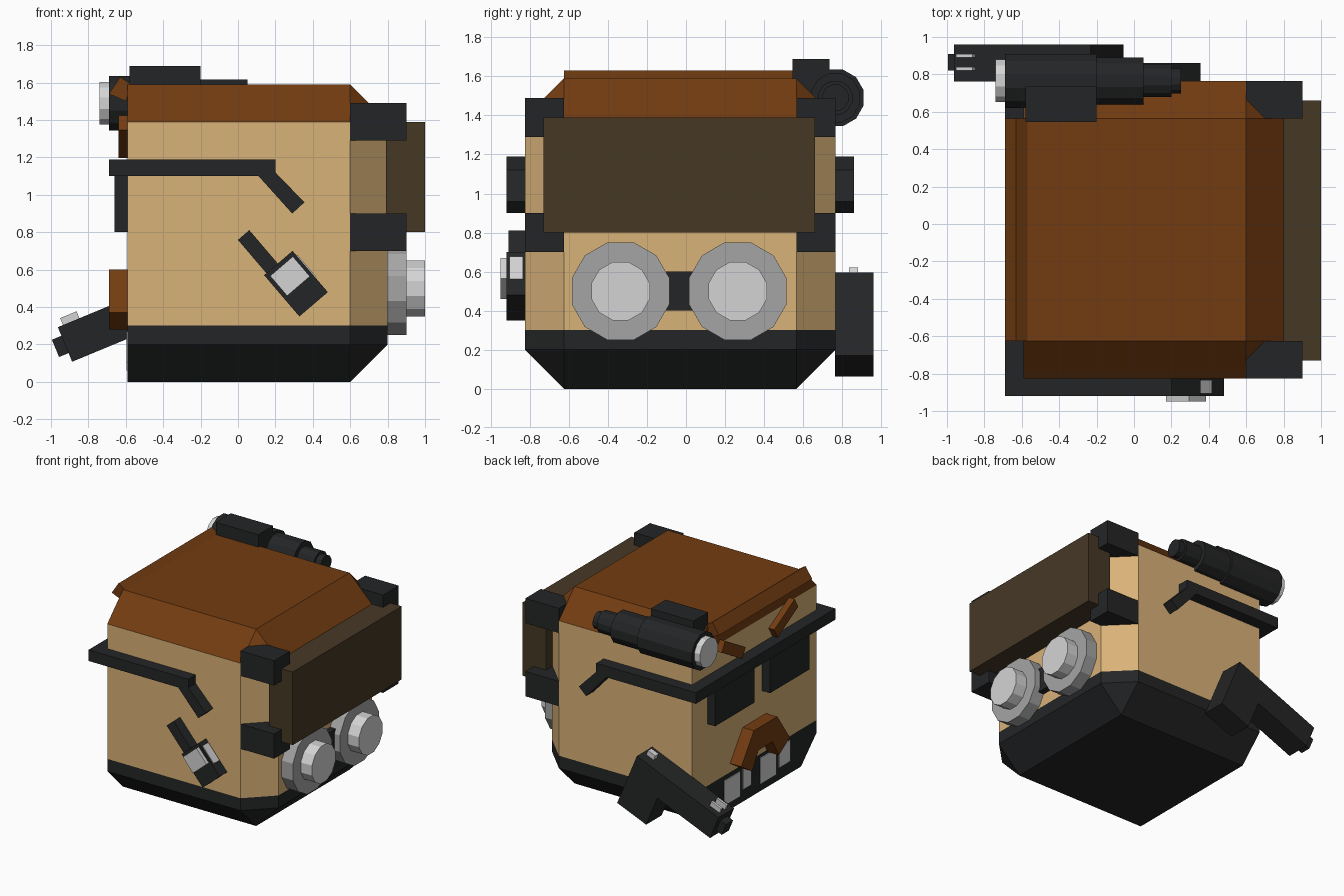
import bpy, bmesh, math
from mathutils import Vector

if "Cube" in bpy.data.objects:
    bpy.data.objects.remove(bpy.data.objects["Cube"])


def mat(name, r, g, b):
    m = bpy.data.materials.new(name)
    lin = [((c / 255 + 0.055) / 1.055) ** 2.4 for c in (r, g, b)]
    m.diffuse_color = (*lin, 1)
    m.use_nodes = True
    m.node_tree.nodes["Principled BSDF"].inputs["Base Color"].default_value = m.diffuse_color
    return m


TAN = mat("tan skin", 217, 178, 120)
BROWN = mat("brown hair", 115, 60, 17)
BLACK = mat("black", 36, 37, 38)
KHAKI = mat("dark khaki", 70, 56, 37)
GREY = mat("mid grey", 165, 165, 165)
SILVER = mat("silver", 212, 212, 212)
YC = -0.03  # middle of the head in y


def finish(name, bm, material):
    bmesh.ops.recalc_face_normals(bm, faces=bm.faces)
    me = bpy.data.meshes.new(name)
    bm.to_mesh(me)
    bm.free()
    me.materials.append(material)
    ob = bpy.data.objects.new(name, me)
    bpy.context.collection.objects.link(ob)
    return ob


def hull(name, pts, material):
    bm = bmesh.new()
    for p in pts:
        bm.verts.new(p)
    bmesh.ops.convex_hull(bm, input=bm.verts[:])
    bmesh.ops.dissolve_limit(bm, angle_limit=0.01, verts=bm.verts[:], edges=bm.edges[:])
    return finish(name, bm, material)


def prism(name, pts, axis, a, b, material):
    """Extrude a 2D profile: axis 'y' uses (x, z), axis 'x' uses (y, z)."""
    bm = bmesh.new()

    def at(p, d):
        return (p[0], d, p[1]) if axis == 'y' else (d, p[0], p[1])
    lo = [bm.verts.new(at(p, a)) for p in pts]
    hi = [bm.verts.new(at(p, b)) for p in pts]
    bm.faces.new(lo)
    bm.faces.new(hi)
    n = len(pts)
    for i in range(n):
        j = (i + 1) % n
        bm.faces.new((lo[i], lo[j], hi[j], hi[i]))
    return finish(name, bm, material)


def box(name, x0, x1, y0, y1, z0, z1, material):
    return prism(name, [(x0, z0), (x1, z0), (x1, z1), (x0, z1)], 'y', y0, y1, material)


def disc(name, y, z, r, x0, x1, material, n=12):
    pts = [(y + r * math.cos((i + .5) * math.tau / n), z + r * math.sin((i + .5) * math.tau / n))
           for i in range(n)]
    return prism(name, pts, 'x', x0, x1, material)


def tilted(name, origin, deg, u0, u1, v0, v1, axis, a, b, material):
    """Box whose profile is rotated about origin."""
    c, s = math.cos(math.radians(deg)), math.sin(math.radians(deg))
    pts = [(origin[0] + u * c - v * s, origin[1] + u * s + v * c)
           for u, v in ((u0, v0), (u1, v0), (u1, v1), (u0, v1))]
    return prism(name, pts, axis, a, b, material)


# Head: chamfered block in three layers
def wide(z):
    return [(-.59, -.825, z), (.6, -.825, z), (.8, -.625, z),
            (.8, .565, z), (.6, .765, z), (-.59, .765, z)]


def narrow(z):
    return [(-.59, -.625, z), (.6, -.625, z), (.6, .565, z), (-.59, .565, z)]


hull("jaw", narrow(0) + wide(.2) + wide(.3), BLACK)
hull("head", wide(.3) + wide(1.39), TAN)
hull("hair_cap", wide(1.39) + narrow(1.59), BROWN)
prism("hair_fringe", [(-.69, 1.54), (-.63, 1.63), (-.57, 1.59), (-.6, 1.5)], 'y', -.625, .565, BROWN)

# Back pack with corner brackets
box("back_pack", .79, 1.0, -.73, .66, .8, 1.39, KHAKI)
for y0 in (-.825, .565):
    for z0 in (.7, 1.29):
        box("bracket", .6, .9, y0, y0 + .2, z0, z0 + .2, BLACK)

# Twin filters
for y in (YC - .305, YC + .295):
    disc("filter_ring", y, .5, .259, .79, .9, GREY)
    disc("filter_cap", y, .5, .155, .9, 1.0, SILVER)
box("filter_bridge", .79, .85, -.12, .05, .4, .6, BLACK)

# Sunglasses: top bar, lenses, side arms, and brows above
box("glasses_bar", -.69, -.59, -.825, .765, 1.1, 1.19, BLACK)
ARM = [(-.69, 1.19), (.2, 1.19), (.2, 1.12), (.355, .96), (.29, .9), (.11, 1.1), (-.69, 1.1)]
for s in (-1, 1):
    prism("glasses_arm", ARM, 'y', YC + s * .795, YC + s * .89, BLACK)
    box("lens", -.66, -.59, *sorted((YC + s * .1, YC + s * .6)), .8, 1.1, BLACK)
    a = math.degrees(math.atan2(.16, s * .28))
    tilted("brow", (YC + s * .335, 1.31), a, -.15, .15, -.045, .045, 'x', -.64, -.585, BROWN)

# Moustache
half = [(.15, .6), (.31, .37), (.17, .28), (.09, .42)]
prism("moustache", [(YC + y, z) for y, z in half] + [(YC - y, z) for y, z in reversed(half)],
      'x', -.69, -.58, BROWN)

# Teeth on the jaw
for y0, y1, z0, z1 in ((.16, .36, .06, .26), (.02, .12, .1, .27), (-.3, -.1, .06, .27), (-.48, -.34, .1, .27)):
    box("tooth", -.597, -.589, y0, y1, z0, z1, SILVER)

# Buckled strap on the front side
box_c = (.31, .525)
tilted("strap", (.03, .785), -49.5, 0, .32, -.04, .04, 'y', -.91, -.82, BLACK)
tilted("buckle", box_c, -49.5, -.145, .145, -.1, .1, 'y', -.92, -.82, BLACK)
tilted("buckle_plate", (.278, .565), -49.5, -.07, .07, -.08, .08, 'y', -.95, -.915, SILVER)
tilted("buckle_side_plate", box_c, -49.5, -.11, .04, .09, .106, 'y', -.905, -.835, SILVER)

# Pistol hung on the back side
G = (-.925, .2)


def gun(name, u0, u1, v0, v1, y0, y1, m):
    tilted(name, G, 22.5, u0, u1, v0, v1, 'y', y0, y1, m)


gun("pistol_slide", 0, .79, -.1, .1, .762, .96, BLACK)
gun("pistol_grip", .51, .79, -.36, -.1, .762, .96, BLACK)
gun("pistol_muzzle", -.055, 0, -.05, .05, .82, .91, BLACK)
for y in (.82, .89):
    gun("front_sight", .03, .125, .1, .14, y, y + .02, SILVER)
gun("rear_sight", .69, .76, .1, .14, .835, .88, SILVER)

# Scope with mount
for name, r, x0, x1, m in (("scope_lens", .118, -.74, -.69, SILVER),
                           ("scope_body", .15, -.69, -.2, BLACK),
                           ("scope_neck", .13, -.2, .05, BLACK),
                           ("scope_tube", .09, .05, .2, BLACK),
                           ("scope_eyepiece", .07, .2, .25, BLACK)):
    disc(name, .765, 1.49, r, x0, x1, m)
box("scope_mount", -.58, -.2, .545, .735, 1.5, 1.69, BLACK)
